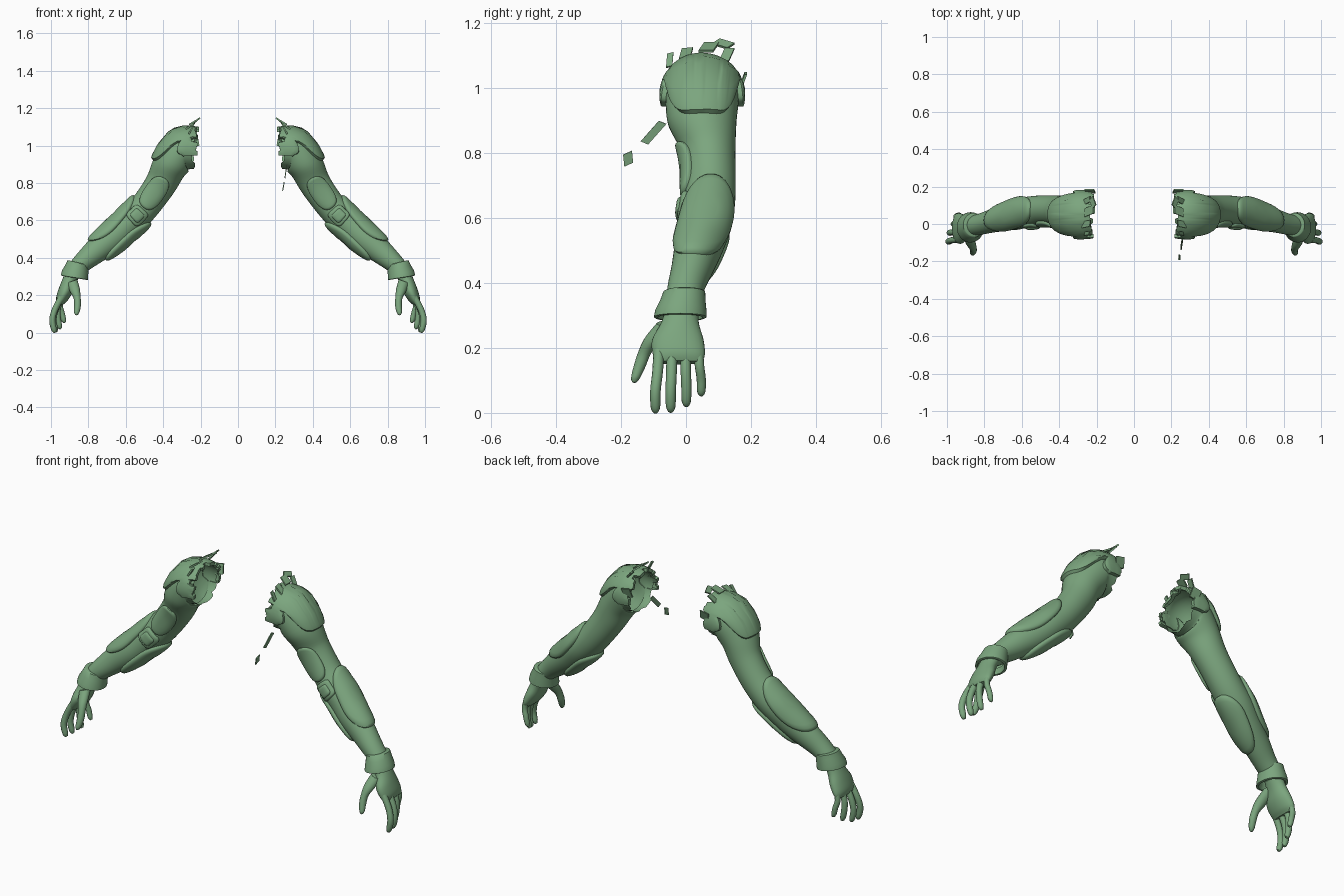
import bpy, bmesh, math, random
from mathutils import Vector, Matrix

if "Cube" in bpy.data.objects:
    bpy.data.objects.remove(bpy.data.objects["Cube"])

random.seed(4)
GREEN = bpy.data.materials.new("armor_green")
GREEN.diffuse_color = (0.20, 0.38, 0.21, 1)
GREEN.use_nodes = True
GREEN.node_tree.nodes["Principled BSDF"].inputs["Base Color"].default_value = GREEN.diffuse_color


def finish(name, bm, mirror=True, angle=40):
    """Turn a bmesh into a smooth object, mirrored to the other arm if asked."""
    bmesh.ops.recalc_face_normals(bm, faces=bm.faces)
    me = bpy.data.meshes.new(name)
    bm.to_mesh(me)
    bm.free()
    me.materials.append(GREEN)
    ob = bpy.data.objects.new(name, me)
    bpy.context.collection.objects.link(ob)
    for o in bpy.context.selected_objects:
        o.select_set(False)
    ob.select_set(True)
    bpy.context.view_layer.objects.active = ob
    bpy.ops.object.shade_smooth_by_angle(angle=math.radians(angle))
    if mirror:
        ob.modifiers.new("other_arm", 'MIRROR')
    return ob


def sample(rings, s):
    """Smooth interpolation through (x, y, z, in-plane radius, y radius)."""
    n = len(rings) - 1
    s = min(max(s, 0), n)
    i = min(int(s), n - 1)
    t = s - i
    p0, p1, p2, p3 = (rings[min(max(k, 0), n)] for k in (i - 1, i, i + 1, i + 2))
    return [0.5 * (2 * b + (c - a) * t + (2 * a - 5 * b + 4 * c - d) * t * t
                   + (3 * b - a - 3 * c + d) * t ** 3)
            for a, b, c, d in zip(p0, p1, p2, p3)]


def surf(rings, s, th, off=0.0, shoulder=False):
    """Point on a limb; th = 0 outer side, 90 degrees front, 180 inner."""
    x, y, z, a, b = sample(rings, s)
    p, q = sample(rings, s - 0.1), sample(rings, s + 0.1)
    t = Vector((q[0] - p[0], 0, q[2] - p[2])).normalized()
    if shoulder and s < 2:
        w = max(s, 0) / 2
        t = (t * w + Vector((1, 0, 0)) * (1 - w)).normalized()
    n = Vector((-t.z, 0, t.x))
    c = Vector((x + min(s, 0) * 0.05, y, z))
    return c + n * math.cos(th) * (a + off) - Vector((0, 1, 0)) * math.sin(th) * (b + off)


def skin(bm, rows, closed):
    """Bridge rows of vertices with quads."""
    for r0, r1 in zip(rows, rows[1:]):
        m = len(r0)
        for j in range(m if closed else m - 1):
            k = (j + 1) % m
            bm.faces.new((r0[j], r0[k], r1[k], r1[j]))


def loft(name, rings, steps, sides, caps=(True, True), **kw):
    bm = bmesh.new()
    n = len(rings) - 1
    rows = [[bm.verts.new(surf(rings, n * i / steps, math.tau * j / sides, **kw))
             for j in range(sides)] for i in range(steps + 1)]
    skin(bm, rows, True)
    for cap, row in zip(caps, (rows[0], rows[-1])):
        if cap:
            bm.faces.new(row)
    return bm if name is None else finish(name, bm)


# sleeve: open at the shoulder, tapering to the wrist
ARM = [(.25, .05, .98, .105, .11), (.305, .05, .97, .11, .113), (.365, .05, .89, .095, .105),
       (.41, .07, .80, .085, .082), (.475, .075, .705, .08, .078), (.535, .07, .635, .08, .08),
       (.60, .06, .575, .08, .08), (.67, .04, .51, .077, .075), (.75, .02, .445, .068, .065),
       (.82, 0, .385, .055, .057), (.88, -.01, .33, .043, .052)]
sleeve = loft(None, ARM, 60, 40, caps=(False, True), shoulder=True)
sleeve.verts.ensure_lookup_table()
for v in sleeve.verts[:40]:  # torn opening
    v.co.x -= random.uniform(0, 0.022)
finish("sleeve", sleeve)


def pad(name, s0, ds, th0, dth, h, power=2.4, taper=0.0):
    """Raised superellipse plate that follows the sleeve."""
    bm = bmesh.new()
    prof = [(.3, h * 1.1), (.6, h * 1.08), (.82, h), (.93, h * .85), (.99, h * .45), (1, -.004)]
    rows = []
    for r, off in prof:
        row = []
        for k in range(48):
            a = math.tau * k / 48
            c, s = math.cos(a), math.sin(a)
            f = r / (abs(c) ** power + abs(s) ** power) ** (1 / power)
            wid = 1 + taper * f * c
            row.append(bm.verts.new(surf(ARM, s0 + ds * f * c,
                       math.radians(th0 + dth * f * s * wid), off, True)))
        rows.append(row)
    skin(bm, rows, True)
    bm.faces.new(rows[0])
    return finish(name, bm, angle=50)


pad("elbow_guard", 6.2, 1.9, -3, 72, .016, taper=.2)
pad("inner_forearm_pad", 6.45, 1.6, 178, 58, .017)
pad("bicep_pad", 3.6, .9, 88, 40, .015)
pad("elbow_joint_plate", 5.1, .52, 92, 34, .012, 5)
pad("elbow_joint_button", 5.1, .34, 92, 21, .019, 5)


# shoulder cap: deep outer tongue with a lobe at front and back, torn upper edge
def cap_edge(d):
    d = abs(d)
    if d < 64:
        return 0.85 + 1.3 * max(0, 1 - (d / 64) ** 4) ** 0.6
    return 0.85 + 0.4 * math.sin(min((d - 64) / 44, 1) * math.pi)


bm = bmesh.new()
rows = []
for i in range(73):
    d = -108 + 216 * i / 72
    if i % 4 == 0:
        torn = random.uniform(-.85, 0)
    e = cap_edge(d)
    row = []
    for f, off in [(0, -.002), (0, .016), (.2, .02), (.4, .02), (.6, .02), (.8, .019),
                   (.93, .018), (.98, .014), (1, -.004)]:
        if i in (0, 72):
            off = -.004
        row.append(bm.verts.new(surf(ARM, torn + (e - torn) * f, math.radians(d), off, True)))
    rows.append(row)
skin(bm, rows, False)
finish("shoulder_cap", bm)

# wrist cuff: flared band with thickness
CUFF = [(.855, -.005, .375, .058, .064), (.862, -.01, .345, .064, .07),
        (.871, -.016, .315, .072, .079), (.875, -.018, .293, .074, .081)]
bm = bmesh.new()
rows = []
for s, off in [(0, -.02), (0, -.004), (.15, 0), (1, 0), (2, 0), (2.85, 0), (3, -.004), (3, -.012),
               (1.5, -.016)]:
    rows.append([bm.verts.new(surf(CUFF, s, math.tau * j / 40, off)) for j in range(40)])
skin(bm, rows, True)
finish("wrist_cuff", bm)

# hand
loft("palm", [(.872, -.01, .34, .04, .05), (.90, -.018, .28, .038, .057),
              (.922, -.025, .225, .038, .079), (.943, -.022, .18, .031, .08),
              (.952, -.021, .155, .018, .07)], 20, 28)


def finger(name, pts, r):
    scale = (1.05, 1.0, .98, .88, .4)
    loft(name, [(x, y, z, r * k, r * k) for (x, y, z), k in zip(pts, scale)], 16, 12)


for name, y0, y1, tip_x, tip_z, r in [("index_finger", -.083, -.094, .975, .002, .0165),
                                      ("middle_finger", -.043, -.047, .968, .004, .0165),
                                      ("ring_finger", -.002, .001, .945, .022, .016),
                                      ("little_finger", .038, .047, .922, .055, .0145)]:
    drop = .19 - tip_z
    finger(name, [(.943, y0, .19), (.5 * (.98 + tip_x), y0 * .6 + y1 * .4, tip_z + drop * .66),
                  (tip_x + .018, y1, tip_z + drop * .35), (tip_x + .009, y1, tip_z + drop * .08),
                  (tip_x, y1, tip_z)], r)
loft("thumb", [(.888, -.055, .275, .03, .035), (.872, -.1, .228, .027, .028),
               (.86, -.127, .185, .019, .021), (.858, -.142, .145, .018, .019),
               (.863, -.155, .108, .014, .014), (.867, -.159, .094, .005, .006)], 20, 14)


# loose torn plates around the shoulder
def shard(name, loc, size, rot, mirror=True):
    bm = bmesh.new()
    bmesh.ops.create_cube(bm, size=1)
    bmesh.ops.scale(bm, vec=size, verts=bm.verts)
    for v in bm.verts:  # skew to a ragged outline
        v.co.y += v.co.z * .35
    m = Matrix.Translation(loc) @ Matrix.Rotation(math.radians(rot[2]), 4, 'Z') \
        @ Matrix.Rotation(math.radians(rot[1]), 4, 'Y') @ Matrix.Rotation(math.radians(rot[0]), 4, 'X')
    bmesh.ops.transform(bm, matrix=m, verts=bm.verts)
    finish(name, bm, mirror, 20)


for i, (loc, size, rot) in enumerate([
        ((.255, 0, 1.105), (.008, .035, .05), (10, -55, 0)),
        ((.24, .07, 1.125), (.008, .045, .05), (0, -60, 0)),
        ((.22, .115, 1.135), (.008, .05, .03), (-25, -50, 0)),
        ((.25, .125, 1.10), (.008, .03, .05), (0, -40, 0)),
        ((.25, -.05, 1.085), (.008, .02, .045), (15, -30, 0)),
        ((.235, .175, 1.02), (.05, .008, .05), (0, 10, 0)),
        ((.245, -.065, 1.0), (.04, .008, .04), (0, 15, 0))]):
    shard("torn_plate_%d" % (i + 1), loc, size, rot)
shard("loose_fragment_large", (.256, -.1, .862), (.005, .025, .08), (-22, 8, 0), False)
shard("loose_fragment_small", (.243, -.178, .782), (.005, .03, .035), (25, 10, 0), False)
